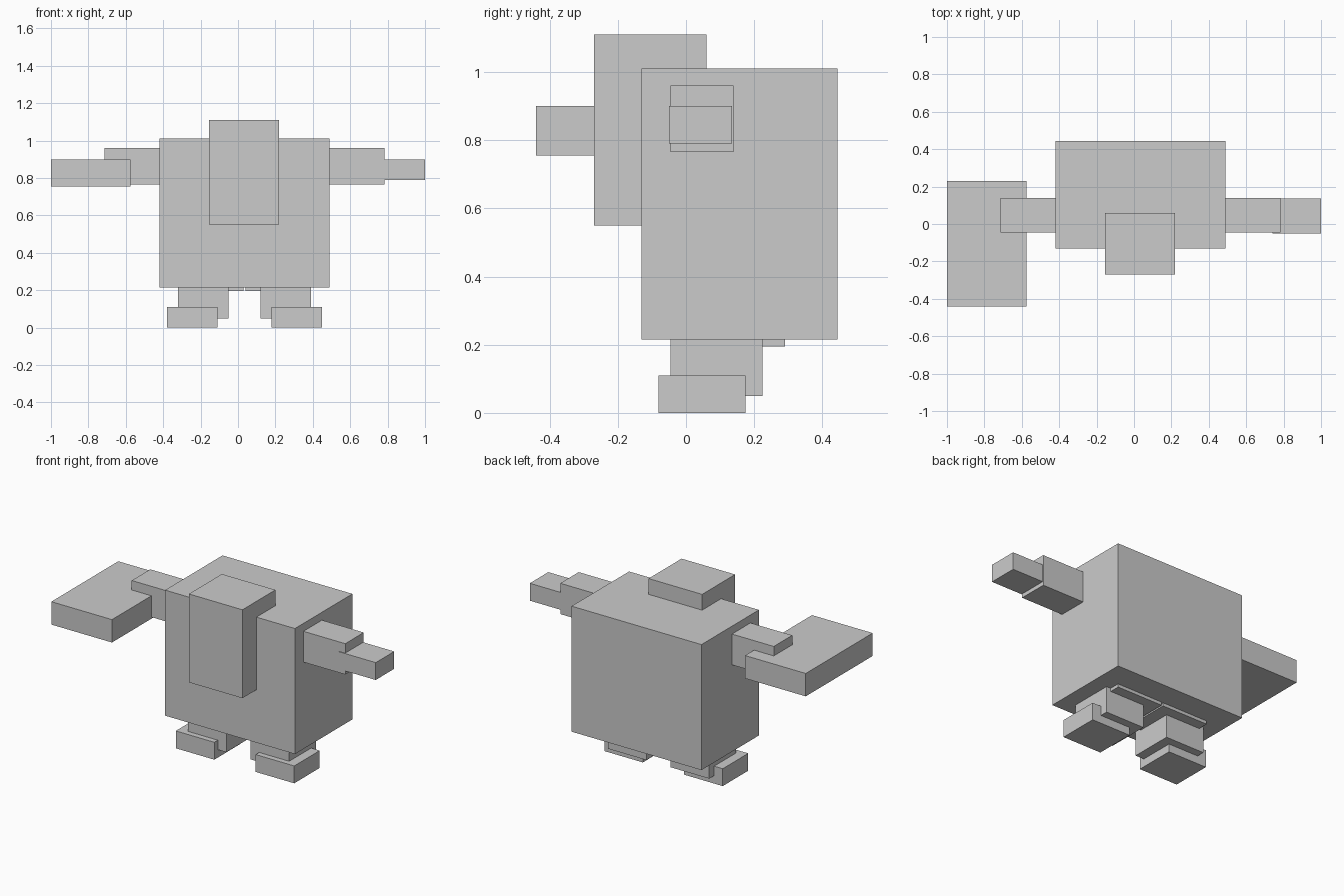
import bpy
from mathutils import Vector

default = bpy.data.objects.get("Cube")
if default:
    bpy.data.objects.remove(default, do_unlink=True)

# Single plain grey
grey = bpy.data.materials.new("light_grey")
grey.use_nodes = True
colour = (0.6, 0.6, 0.6, 1)
grey.diffuse_color = colour
grey.node_tree.nodes["Principled BSDF"].inputs["Base Color"].default_value = colour


def box(name, x, y, z):
    """Flat-sided block spanning the given ranges on each axis."""
    low, high = (Vector(corner) for corner in zip(x, y, z))
    bpy.ops.mesh.primitive_cube_add(size=1, location=(low + high) / 2)
    block = bpy.context.object
    block.name = block.data.name = name
    block.data.transform(block.matrix_world.to_3x3().to_4x4())
    for v in block.data.vertices:
        v.co = v.co * (high - low)
    block.data.materials.append(grey)
    return block


# Torso and the head set into its front
box("torso", (-0.42, 0.49), (-0.13, 0.445), (0.215, 1.01))
box("head", (-0.155, 0.22), (-0.27, 0.06), (0.55, 1.11))

# Legs, mirrored about the torso's middle
middle = 0.035
for side, sign in (("left", 1), ("right", -1)):
    def span(inner, outer):
        return sorted((middle + sign * inner, middle + sign * outer))

    box(side + "_hip", span(0.005, 0.325), (0.0, 0.29), (0.195, 0.25))
    box(side + "_leg", span(0.085, 0.355), (-0.045, 0.225), (0.05, 0.25))
    box(side + "_foot", span(0.145, 0.415), (-0.08, 0.175), (0, 0.11))
    box(side + "_arm", span(0.42, 0.748), (-0.045, 0.14), (0.765, 0.96))

# Small left hand and large slab of a right hand
box("left_hand", (0.74, 1), (-0.05, 0.135), (0.79, 0.9))
box("right_hand", (-1, -0.575), (-0.44, 0.23), (0.755, 0.9))
